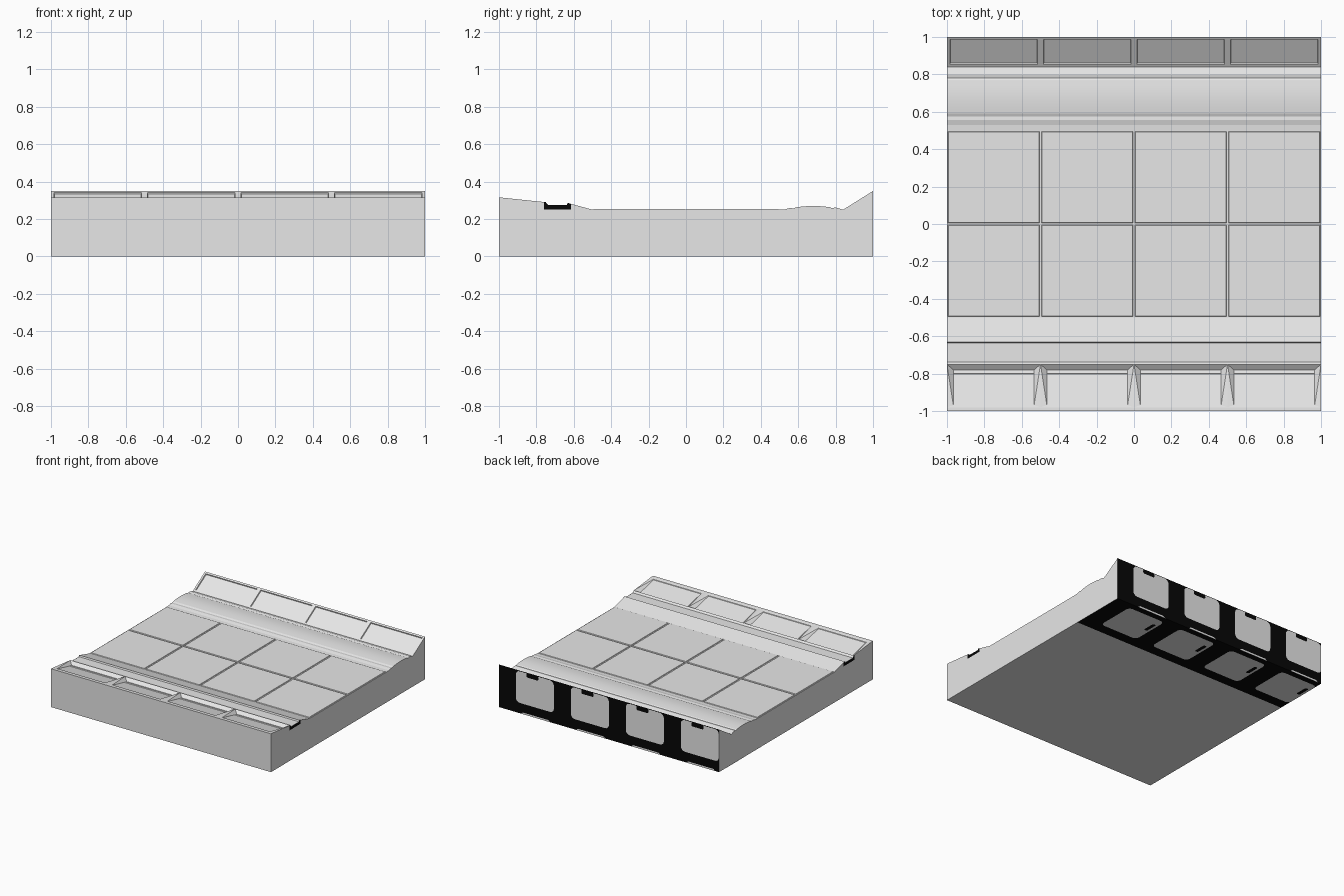
import bpy, bmesh, math

if "Cube" in bpy.data.objects:
    bpy.data.objects.remove(bpy.data.objects["Cube"])


def material(name, value):
    m = bpy.data.materials.new(name)
    m.diffuse_color = (value, value, value, 1)
    m.use_nodes = True
    m.node_tree.nodes["Principled BSDF"].inputs["Base Color"].default_value = m.diffuse_color
    return m


GREY = material("light grey", 0.8)
BLACK = material("black", 0.002)
BAYS = [-1.0, -0.5, 0.0, 0.5]


def finish(bm, name, mats):
    mesh = bpy.data.meshes.new(name)
    bm.to_mesh(mesh)
    bm.free()
    for m in mats:
        mesh.materials.append(m)
    ob = bpy.data.objects.new(name, mesh)
    bpy.context.collection.objects.link(ob)
    return ob


def polygon_plates(name, outlines, mat, place, outward):
    """Thin flat plates: 2D outlines mapped into 3D by place()."""
    bm = bmesh.new()
    for pts in outlines:
        f = bm.faces.new([bm.verts.new(place(u, v)) for u, v in pts])
        f.normal_update()
        if f.normal.dot(outward) < 0:
            f.normal_flip()
    return finish(bm, name, [mat])


def rounded(u0, u1, v0, v1, r, n=4):
    pts = []
    corners = [(u1 - r, v1 - r), (u0 + r, v1 - r), (u0 + r, v0 + r), (u1 - r, v0 + r)]
    for k, (cu, cv) in enumerate(corners):
        for i in range(n + 1):
            a = math.pi / 2 * (k + i / n)
            pts.append((cu + r * math.cos(a), cv + r * math.sin(a)))
    return pts


# Wall section body: a side profile swept across four bays
hill = [(0.59 + 0.03 * i, 0.261 + 0.009 * math.sin(math.pi * (i + 0.5) / 7)) for i in range(7)]
profile = ([(-1, 0), (-1, 0.315), (-0.98, 0.314), (-0.78, 0.268), (-0.75, 0.29),
            (-0.737, 0.275), (-0.637, 0.275), (-0.632, 0.286), (-0.5, 0.25),
            (0, 0.25), (0.5, 0.25), (0.53, 0.252), (0.555, 0.259), (0.575, 0.257)]
           + hill + [(0.78, 0.258), (0.8, 0.262), (0.84, 0.25),
                     (1, 0.35), (1, 0), (0.53, 0)])
bm = bmesh.new()
rings = [[bm.verts.new((x, y, z)) for y, z in profile] for x in BAYS + [1.0]]
n = len(profile)
for a, b in zip(rings, rings[1:]):
    for i in range(n):
        j = (i + 1) % n
        bm.faces.new((a[i], a[j], b[j], b[i]))
bm.faces.new(rings[0])
bm.faces.new(list(reversed(rings[-1])))
bmesh.ops.recalc_face_normals(bm, faces=bm.faces[:])
bm.normal_update()

tiles, back_panels, front_panels = [], [], []
for f in bm.faces:
    c, nz = f.calc_center_median(), f.normal.z
    # black back wall and rear strip of the underside
    f.material_index = 1 if f.normal.y > 0.99 or (nz < -0.9 and c.y > 0.53) else 0
    if nz > 0.5:
        f.smooth = 0.59 < c.y < 0.77
        if abs(c.y) < 0.3:
            tiles.append(f)
        elif c.y > 0.88:
            back_panels.append(f)
        elif -0.9 < c.y < -0.85:
            front_panels.append(f)


def step(faces, margin, depth):
    """Inset each panel, then step it up or down with a steep rim."""
    bmesh.ops.inset_individual(bm, faces=faces, thickness=margin)
    bmesh.ops.inset_individual(bm, faces=faces, thickness=0.004, depth=depth)


step(tiles, 0.007, 0.005)
step(back_panels, 0.022, -0.008)
step(front_panels, 0.028, -0.004)
finish(bm, "wall_section_body", [GREY, BLACK])

# Wedge ribs between the front bays (half ribs at the ends)
bm = bmesh.new()
for x in BAYS + [1.0]:
    left = 0.0 if x == -1 else 0.035
    right = 0.0 if x == 1 else 0.035
    pts = [(x, -0.98, 0.314), (x, -0.75, 0.29), (x, -0.75, 0.265)]
    for px in (x - left, x + right):
        pts += [(px, -0.975, 0.312), (px, -0.78, 0.267)]
    verts = [bm.verts.new(p) for p in pts]
    res = bmesh.ops.convex_hull(bm, input=verts)
    loose = {v for v in res["geom_interior"] if isinstance(v, bmesh.types.BMVert)}
    bmesh.ops.delete(bm, geom=[v for v in loose if v.is_valid and not v.link_faces], context='VERTS')
bmesh.ops.recalc_face_normals(bm, faces=bm.faces[:])
finish(bm, "front_ribs", [GREY])

# Grey rounded windows on the black back wall, with slivers along the bottom
back = [rounded(x, x + 0.345, 0.085, 0.345, 0.035) for x in BAYS]
back += [[(x + 0.03, 0.0), (x + 0.3, 0.0), (x + 0.28, 0.014), (x + 0.05, 0.014)] for x in BAYS]
polygon_plates("back_windows", back, GREY, lambda u, v: (u, 1.001, v), (0, 1, 0))
polygon_plates("back_window_tabs",
               [rounded(x + 0.14, x + 0.25, 0.312, 0.348, 0.012) for x in BAYS],
               BLACK, lambda u, v: (u, 1.002, v), (0, 1, 0))

# Grey rounded windows on the underside strip
polygon_plates("underside_windows",
               [rounded(x, x + 0.345, 0.62, 0.95, 0.035) for x in BAYS],
               GREY, lambda u, v: (u, v, -0.001), (0, 0, -1))
polygon_plates("underside_window_slots",
               [rounded(x + 0.02, x + 0.05, 0.77, 0.88, 0.012) for x in BAYS],
               BLACK, lambda u, v: (u, v, -0.002), (0, 0, -1))

# Black U-shaped trim around both ends of the channel
u_shape = [(-0.76, 0.252), (-0.615, 0.252), (-0.615, 0.281), (-0.632, 0.286),
           (-0.637, 0.275), (-0.737, 0.275), (-0.75, 0.29), (-0.76, 0.29)]
for side, name in ((-1, "left_channel_trim"), (1, "right_channel_trim")):
    polygon_plates(name, [u_shape], BLACK,
                   lambda u, v: (side * 1.001, u, v), (side, 0, 0))
